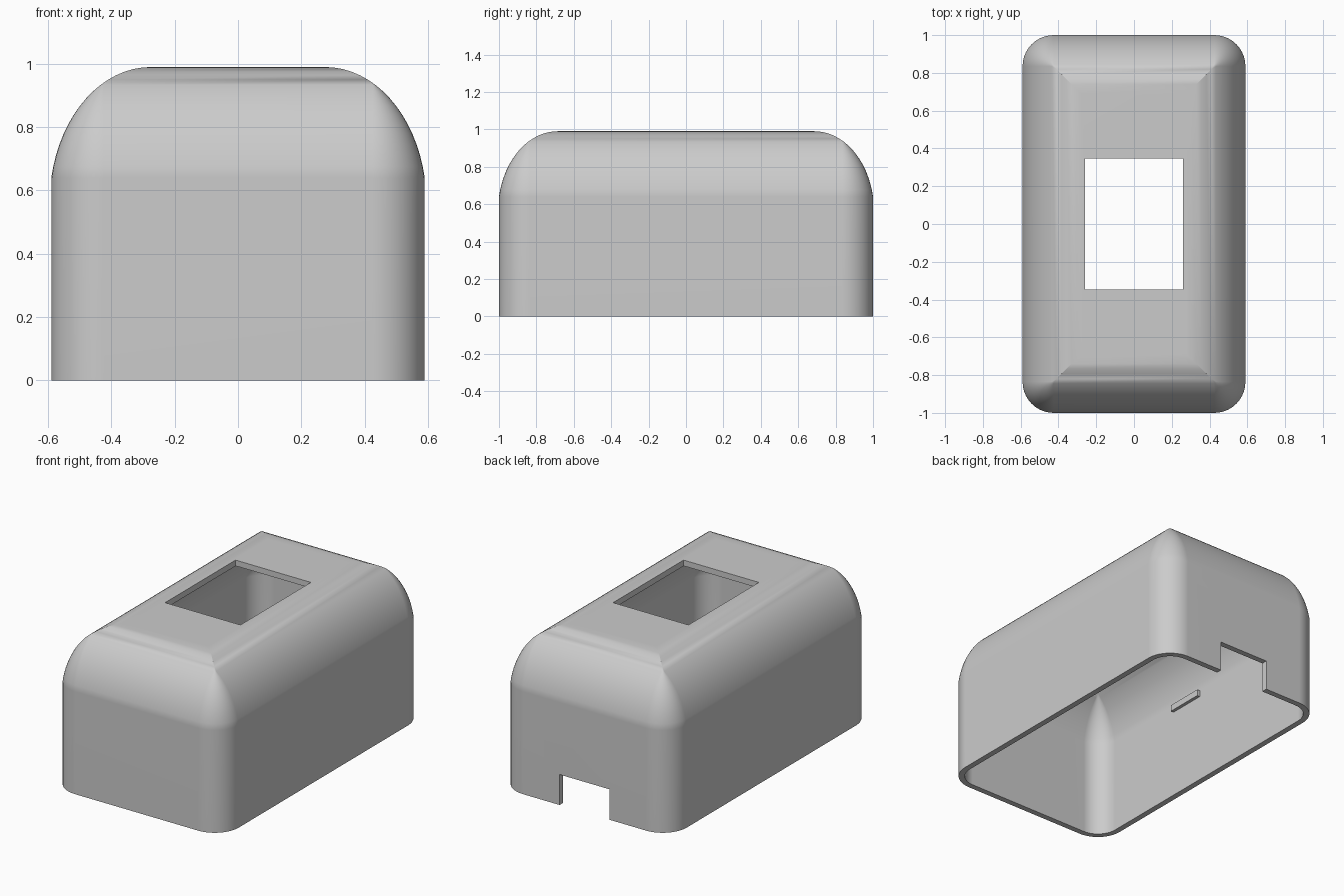
import bpy, bmesh, math
from mathutils import Matrix

cube = bpy.data.objects.get("Cube")
if cube:
    bpy.data.objects.remove(cube, do_unlink=True)

HALF_X, HALF_Y, HEIGHT = 0.59, 1.0, 0.99
CORNER, WALL = 0.165, 0.036
STEPS, ARC = 16, 10

grey = bpy.data.materials.new("light grey plastic")
grey.use_nodes = True
grey.diffuse_color = (0.6, 0.6, 0.6, 1)
grey.node_tree.nodes["Principled BSDF"].inputs["Base Color"].default_value = grey.diffuse_color


def make_object(name, bm):
    mesh = bpy.data.meshes.new(name)
    bm.to_mesh(mesh)
    bm.free()
    mesh.materials.append(grey)
    obj = bpy.data.objects.new(name, mesh)
    bpy.context.collection.objects.link(obj)
    return obj


def box(name, center, size):
    bm = bmesh.new()
    bmesh.ops.create_cube(bm, size=1, matrix=Matrix.Translation(center) @ Matrix.Diagonal((*size, 1)))
    return make_object(name, bm)


def ring(bm, inset, z):
    """Rounded rectangle whose corner radius shrinks to a point with the inset."""
    r = max(CORNER - inset, 0)
    verts = []
    for quarter in range(4):
        sx = 1 if quarter in (0, 3) else -1
        sy = 1 if quarter < 2 else -1
        for i in range(ARC + 1):
            a = math.pi / 2 * (quarter + i / ARC)
            verts.append(bm.verts.new((sx * (HALF_X - inset - r) + r * math.cos(a),
                                       sy * (HALF_Y - inset - r) + r * math.sin(a), z)))
    return verts


def dome_profile():
    """Inset and height from the bottom rim, up the wall and over the shoulder."""
    yield 0, 0
    start = math.asin(0.08 / 0.43)
    width = 0.32
    for i in range(STEPS + 1):
        a = start + (math.pi / 2 - start) * i / STEPS
        yield width * (math.cos(start) - math.cos(a)), HEIGHT - 0.43 * (1 - math.sin(a))


# Hollow shell: inner skin from the ceiling down, then outer skin up to the top
outer = list(dome_profile())
inner = [(d + WALL, max(z - WALL, 0)) for d, z in outer]
bm = bmesh.new()
rings = [ring(bm, d, z) for d, z in inner[::-1] + outer]
for low, high in zip(rings, rings[1:]):
    for i in range(len(low)):
        j = (i + 1) % len(low)
        bm.faces.new((low[i], low[j], high[j], high[i]))
bm.faces.new(rings[0])
bm.faces.new(rings[-1])
bmesh.ops.remove_doubles(bm, verts=bm.verts, dist=0.00005)
bmesh.ops.recalc_face_normals(bm, faces=bm.faces)
shell = make_object("shell", bm)

# Window in the top and cable notch in the back rim
cutters = [box("window_cutter", (0, 0, 0.95), (0.52, 0.695, 0.3)),
           box("notch_cutter", (0, 1, 0), (0.345, 0.3, 0.38))]
for cutter in cutters:
    cutter.hide_render = True
    mod = shell.modifiers.new(cutter.name, 'BOOLEAN')
    mod.operation, mod.solver, mod.object = 'DIFFERENCE', 'EXACT', cutter
bpy.context.view_layer.update()
cut = bpy.data.meshes.new_from_object(shell.evaluated_get(bpy.context.evaluated_depsgraph_get()))
shell.modifiers.clear()
shell.data = cut
for cutter in cutters:
    bpy.data.objects.remove(cutter, do_unlink=True)

# Smooth shading with crisp rims and mitred shoulder corners
bpy.ops.object.select_all(action='DESELECT')
shell.select_set(True)
bpy.context.view_layer.objects.active = shell
bpy.ops.object.shade_smooth_by_angle(angle=math.radians(20))
normals = shell.modifiers.new("even_normals", 'WEIGHTED_NORMAL')
normals.keep_sharp = True

# Small catch on the inside of one long wall
box("inner_catch", (-HALF_X + WALL + 0.005, -0.18, 0.58), (0.03, 0.24, 0.04))
